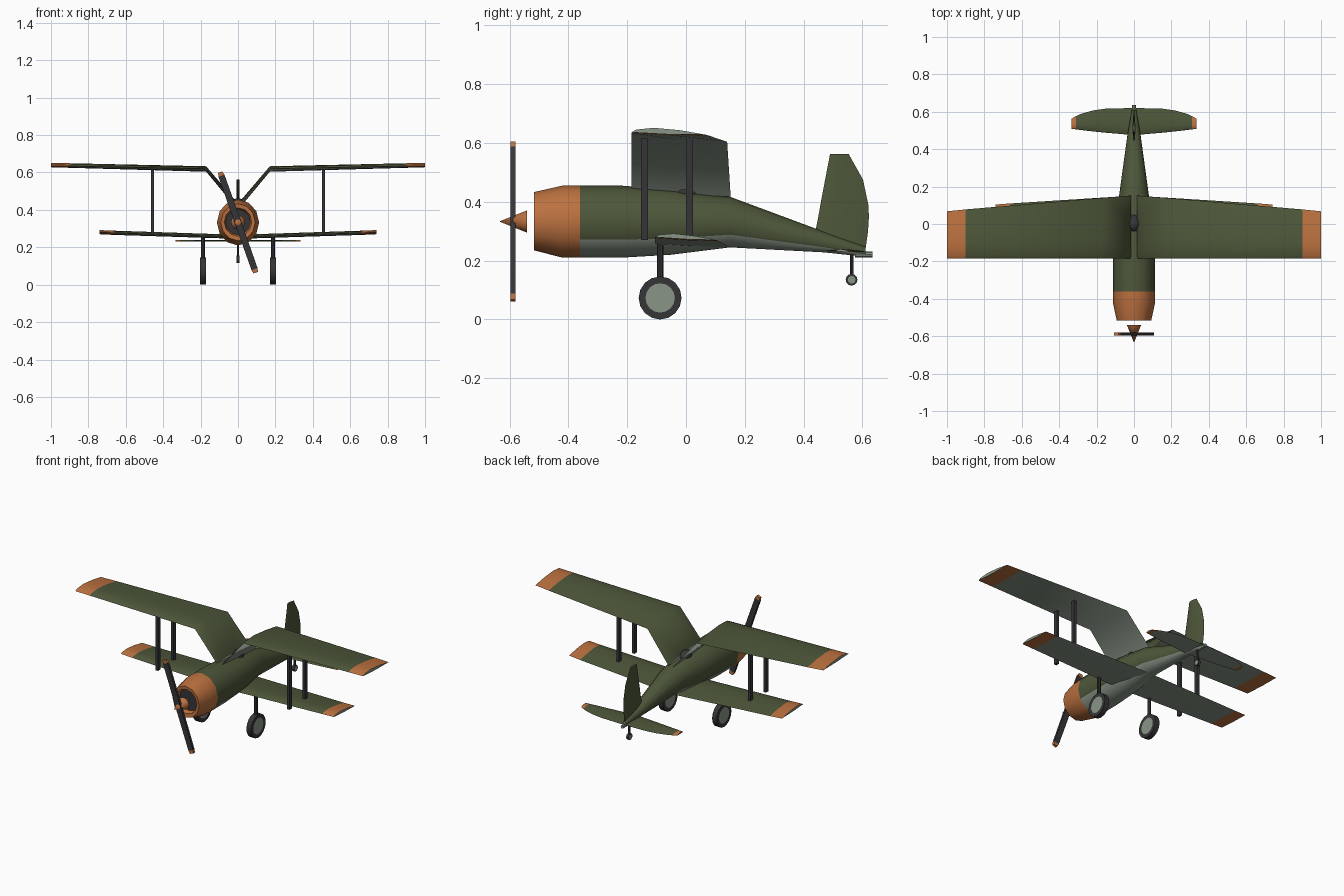
import bpy, bmesh, math
from mathutils import Matrix

if "Cube" in bpy.data.objects:
    bpy.data.objects.remove(bpy.data.objects["Cube"])


def make_mat(name, rgb):
    m = bpy.data.materials.new(name)
    m.diffuse_color = (*rgb, 1)
    m.use_nodes = True
    m.node_tree.nodes["Principled BSDF"].inputs["Base Color"].default_value = m.diffuse_color
    return m


MATS = [make_mat("olive green", (0.075, 0.095, 0.042)),
        make_mat("orange", (0.50, 0.165, 0.05)),
        make_mat("pale grey", (0.25, 0.30, 0.245)),
        make_mat("dark grey", (0.036, 0.036, 0.040))]
OLIVE, ORANGE, GREY, DARK = range(4)


def finish(name, bm, mirror=False, angle=35):
    bmesh.ops.recalc_face_normals(bm, faces=bm.faces)
    me = bpy.data.meshes.new(name)
    bm.to_mesh(me)
    bm.free()
    ob = bpy.data.objects.new(name, me)
    bpy.context.collection.objects.link(ob)
    for m in MATS:
        me.materials.append(m)
    bpy.ops.object.select_all(action='DESELECT')
    ob.select_set(True)
    bpy.context.view_layer.objects.active = ob
    bpy.ops.object.shade_smooth_by_angle(angle=math.radians(angle))
    if mirror:
        ob.modifiers.new("mirror", 'MIRROR')
    return ob


def loft(name, rings, colour, caps, mirror=False, angle=35):
    """Skin rings of points; colour(station, side) picks each face's material."""
    bm = bmesh.new()
    vs = [[bm.verts.new(p) for p in r] for r in rings]
    n = len(rings[0])
    for i in range(len(rings) - 1):
        for j in range(n):
            k = (j + 1) % n
            f = bm.faces.new((vs[i][j], vs[i][k], vs[i + 1][k], vs[i + 1][j]))
            f.material_index = colour(i, j)
    for r, c in ((vs[0], caps[0]), (vs[-1], caps[1])):
        bm.faces.new(r).material_index = c
    return finish(name, bm, mirror, angle)


def oval(y, w, top, bot, n=12):
    c, h = (top + bot) / 2, (top - bot) / 2
    return [(w * math.cos(a), y, c + h * math.sin(a))
            for a in (2 * math.pi * j / n for j in range(n))]


AIRFOIL = [(0, 0), (0.06, 0.55), (0.3, 1), (0.65, 0.7), (1, 0), (0.5, -0.15)]


def wing(name, stations, thick, tip_start):
    """Stations are x, leading y, trailing y, leading z, trailing z."""
    rings = [[(x, y0 + (y1 - y0) * t, z0 + (z1 - z0) * t + thick * k)
              for t, k in AIRFOIL] for x, y0, y1, z0, z1 in stations]
    return loft(name, rings,
                lambda i, j: ORANGE if i >= tip_start else OLIVE if j < 4 else GREY,
                (GREY, GREY), True, 50)


def box(name, centre, size, mat, mirror=False):
    bm = bmesh.new()
    bmesh.ops.create_cube(bm, size=1)
    bm.transform(Matrix.Translation(centre) @ Matrix.Diagonal((*size, 1)))
    for f in bm.faces:
        f.material_index = mat
    return finish(name, bm, mirror)


def cyl(name, centre, r1, r2, depth, axis, mat, sides=16, mirror=False, hub=0):
    """Cylinder or cone along an axis; hub insets a pale disc in both ends."""
    bm = bmesh.new()
    bmesh.ops.create_cone(bm, cap_ends=True, segments=sides, radius1=r1,
                          radius2=r2, depth=depth)
    for f in bm.faces:
        f.material_index = mat
    if hub:
        ends = [f for f in bm.faces if len(f.verts) > 4]
        bmesh.ops.inset_individual(bm, faces=ends, thickness=hub)
        for f in ends:
            f.material_index = GREY
    rot = {'x': Matrix.Rotation(math.pi / 2, 4, 'Y'),
           'y': Matrix.Rotation(math.pi / 2, 4, 'X'),
           'z': Matrix.Identity(4)}[axis]
    bm.transform(Matrix.Translation(centre) @ rot)
    return finish(name, bm, mirror)


# Fuselage: olive above, pale grey below
body = [(-0.36, .113, .455, .21), (-0.22, .113, .455, .21), (-0.05, .106, .442, .22),
        (0.15, .08, .417, .245), (0.47, .036, .298, .228), (0.61, .012, .247, .213)]
loft("fuselage", [oval(*s) for s in body],
     lambda i, j: GREY if 7 <= j <= 10 else OLIVE, (OLIVE, GREY))

# Engine cowl with recessed dark face
cowl = [(-0.485, .066, .403, .267), (-0.515, .074, .411, .259), (-0.517, .092, .433, .235),
        (-0.42, .113, .455, .21), (-0.36, .113, .455, .21)]
loft("engine_cowl", [oval(*s) for s in cowl], lambda i, j: ORANGE, (DARK, ORANGE))

# Spinner and propeller
ZP = 0.333
cyl("spinner", (0, -0.5875, ZP), 0.038, 0, 0.095, 'y', ORANGE, 12)
bm = bmesh.new()
prop = [(-0.285, .012), (-0.265, .017), (0, .018), (0.265, .017), (0.285, .012)]
sect = [[bm.verts.new((sx * w, sy * 0.008, z)) for sx, sy in
         ((-1, -1), (1, -1), (1, 1), (-1, 1))] for z, w in prop]
for i in range(4):
    for j in range(4):
        k = (j + 1) % 4
        f = bm.faces.new((sect[i][j], sect[i][k], sect[i + 1][k], sect[i + 1][j]))
        f.material_index = ORANGE if i in (0, 3) else DARK
for s in (sect[0], sect[-1]):
    bm.faces.new(s).material_index = ORANGE
bm.transform(Matrix.Translation((0, -0.588, ZP)) @ Matrix.Rotation(math.radians(-19.5), 4, 'Y'))
finish("propeller", bm)

# Gull upper wing and straight lower wing
wing("upper_wing", [(0.015, -0.185, 0.152, .44, .417), (0.17, -0.185, 0.14, .62, .604),
                    (0.9, -0.185, 0.078, .634, .625), (1.0, -0.185, 0.068, .636, .628)],
     0.018, 2)
wing("lower_wing", [(0.03, -0.105, 0.15, .256, .246), (0.66, -0.105, 0.11, .277, .266),
                    (0.74, -0.105, 0.104, .28, .27)], 0.015, 1)

# Wing struts
for y, label in ((-0.141, "front"), (0.012, "rear")):
    box(label + "_wing_strut", (0.457, y, 0.442), (0.016, 0.024, 0.345), DARK, True)

# Tailplane and fin
tail = [(0, .475, .62), (0.15, .488, .617), (0.22, .495, .607), (0.28, .502, .59),
        (0.31, .506, .577), (0.335, .509, .562)]
wing("tailplane", [(x, a, b, .232, .23) for x, a, b in tail], 0.008, 4)
fin = [(.235, .43, .61), (.3, .44, .619), (.35, .45, .622), (.39, .457, .62),
       (.475, .473, .602), (.563, .49, .553)]
FIN = [(0, 0), (0.1, 0.6), (0.35, 1), (0.7, 0.6), (1, 0), (0.7, -0.6), (0.35, -1), (0.1, -0.6)]
loft("tail_fin", [[(0.008 * k, a + (b - a) * t, z) for t, k in FIN] for z, a, b in fin],
     lambda i, j: OLIVE, (OLIVE, OLIVE), False, 50)
cyl("tail_rod", (0, 0.605, 0.221), 0.01, 0.01, 0.06, 'y', GREY, 8)

# Main landing gear
cyl("main_wheel", (0.187, -0.088, 0.073), 0.073, 0.073, 0.032, 'x', DARK, 16, True, 0.023)
cyl("wheel_leg", (0.187, -0.088, 0.175), 0.011, 0.011, 0.16, 'z', DARK, 8, True)

# Tail wheel
cyl("tail_wheel", (0, 0.563, 0.135), 0.02, 0.02, 0.016, 'x', DARK, 12, False, 0.007)
cyl("tail_wheel_leg", (0, 0.563, 0.18), 0.006, 0.006, 0.08, 'z', DARK, 8)

# Teardrop canopy, tapered towards the tail
bm = bmesh.new()
bmesh.ops.create_uvsphere(bm, u_segments=12, v_segments=8, radius=1)
for v in bm.verts:
    taper = 1 - 0.35 * max(v.co.y, 0)
    v.co.x *= 0.034 * taper
    v.co.z = v.co.z * 0.035 * taper + 0.428
    v.co.y = v.co.y * 0.047 + 0.004
for f in bm.faces:
    f.material_index = DARK
finish("canopy", bm)
